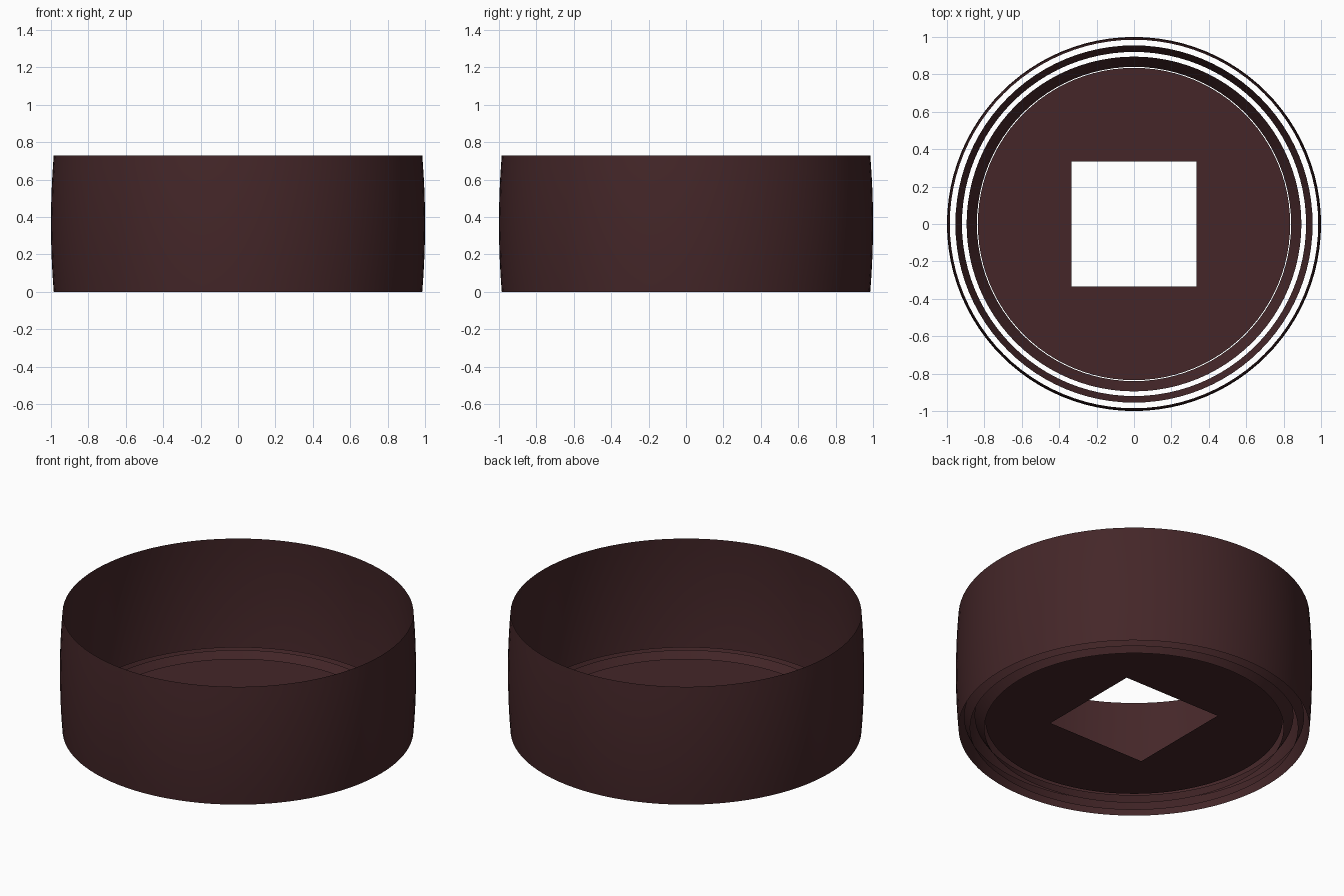
import bpy, bmesh, math

if "Cube" in bpy.data.objects:
    bpy.data.objects.remove(bpy.data.objects["Cube"])

SEG = 96  # divisible by 8, so the square hole gets true corners

mat = bpy.data.materials.new("dark brown")
mat.diffuse_color = (0.058, 0.0195, 0.0215, 1)
mat.use_nodes = True
mat.node_tree.nodes["Principled BSDF"].inputs["Base Color"].default_value = mat.diffuse_color


def add_object(name, loops):
    """Join closed loops of SEG points with quads."""
    bm = bmesh.new()
    rows = [[bm.verts.new(p) for p in loop] for loop in loops]
    for a, b in zip(rows, rows[1:]):
        for i in range(SEG):
            j = (i + 1) % SEG
            bm.faces.new((a[i], a[j], b[j], b[i]))
    me = bpy.data.meshes.new(name)
    bm.to_mesh(me)
    bm.free()
    me.materials.append(mat)
    for p in me.polygons:
        p.use_smooth = True
    ob = bpy.data.objects.new(name, me)
    bpy.context.collection.objects.link(ob)
    return ob


ANGLES = [2 * math.pi * i / SEG for i in range(SEG)]


def circle(r, z):
    return [(r * math.cos(a), r * math.sin(a), z) for a in ANGLES]


def square(h, z):
    return [(h * math.cos(a) / max(abs(math.cos(a)), abs(math.sin(a))),
             h * math.sin(a) / max(abs(math.cos(a)), abs(math.sin(a))), z)
            for a in ANGLES]


# Slightly bulging open outer band
H, N = 0.73, 12
band = []
for k in range(N + 1):
    t = 2 * k / N - 1
    band.append(circle(1.0 - 0.015 * t * t, H * k / N))
add_object("outer_band", band)

# Two free-standing flared rings inside the base (inner face up and inward)
for name, r0, r1, z1 in (("outer_flared_ring", 0.92, 0.955, 0.072),
                         ("inner_flared_ring", 0.84, 0.895, 0.081)):
    add_object(name, [circle(r1, z1), circle(r0, 0.0)])

# Flat base plate with a square hole
add_object("base_plate", [circle(0.835, 0.055), square(0.333, 0.055)])
